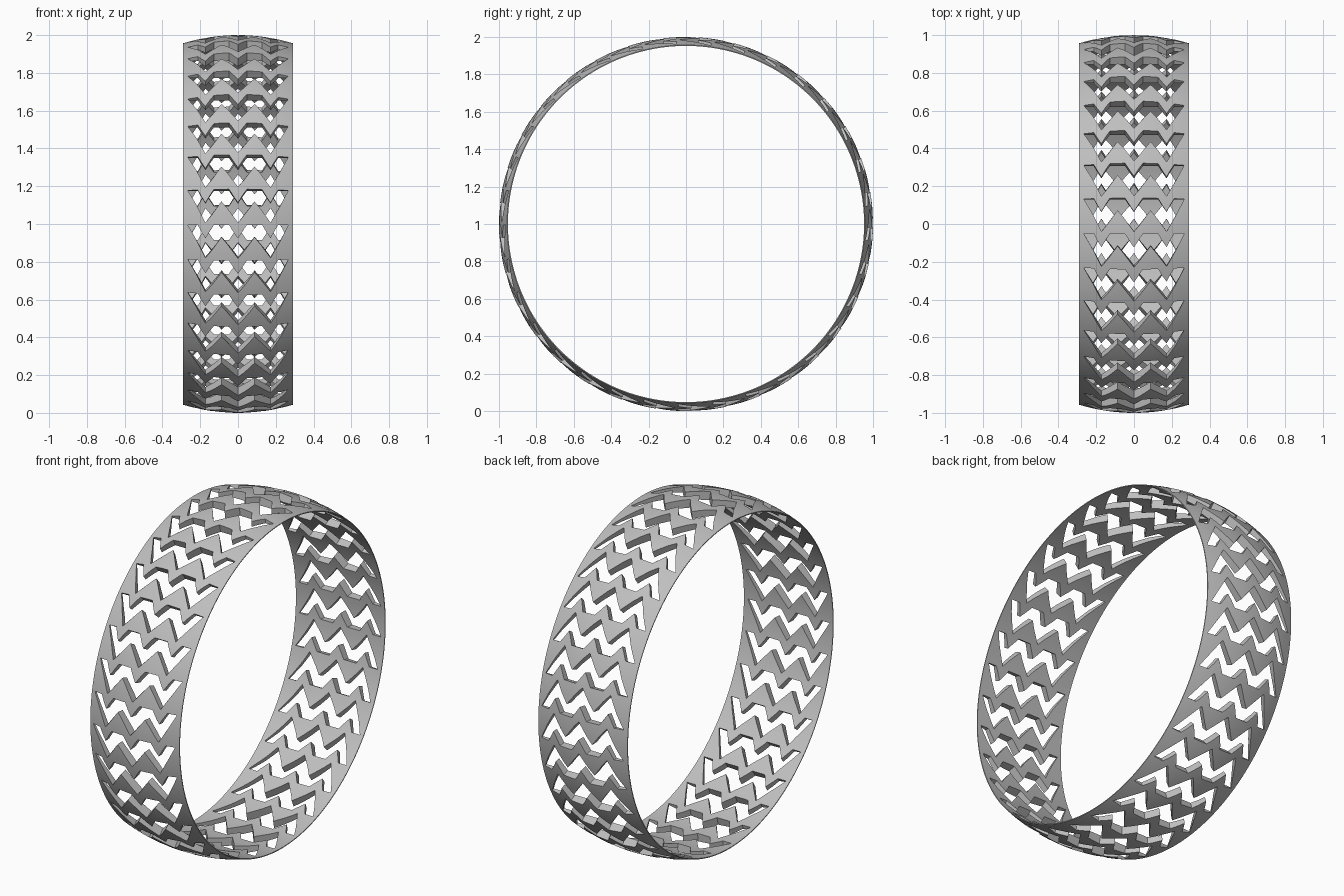
import bpy, bmesh
from math import sin, cos, pi

cube = bpy.data.objects.get("Cube")
if cube:
    bpy.data.objects.remove(cube, do_unlink=True)

HALF_WIDTH, INNER_R, CROWN = 0.29, 0.952, 0.043
SEGMENTS, PROFILE_STEPS, SLOTS = 264, 16, 33


def wrap(x, angle, radius):
    """Point on the ring: angle 0 is the front, growing upwards."""
    return (x, -radius * cos(angle), 1 + radius * sin(angle))


def make_object(name, bm):
    bmesh.ops.recalc_face_normals(bm, faces=bm.faces)
    mesh = bpy.data.meshes.new(name)
    bm.to_mesh(mesh)
    bm.free()
    obj = bpy.data.objects.new(name, mesh)
    bpy.context.collection.objects.link(obj)
    return obj


# Band: crowned outside, cylindrical inside
xs = [HALF_WIDTH * (2 * i / PROFILE_STEPS - 1) for i in range(PROFILE_STEPS + 1)]
profile = [(x, 1 - CROWN * (x / HALF_WIDTH) ** 2) for x in xs]
profile += [(HALF_WIDTH, INNER_R), (-HALF_WIDTH, INNER_R)]
bm = bmesh.new()
rings = [[bm.verts.new(wrap(x, 2 * pi * s / SEGMENTS, r)) for x, r in profile]
         for s in range(SEGMENTS)]
for s in range(SEGMENTS):
    a, b = rings[s - 1], rings[s]
    for i in range(len(profile)):
        bm.faces.new((a[i - 1], a[i], b[i], b[i - 1]))
ring = make_object("ring_band", bm)

# Zigzag slot outline: half of it, then mirrored across the middle
upper = [(0, -0.072), (0.0475, 0), (0.1275, 0), (0.1725, -0.072), (0.213, 0)]
lower = [(0.266, 0), (0.1725, -0.178), (0.0875, -0.065), (0, -0.178)]
half = upper + lower
outline = half + [(-x, a) for x, a in reversed(half[1:-1])]

# Slot cutters all round the band
bm = bmesh.new()
for n in range(SLOTS):
    turn = 2 * pi * n / SLOTS - 0.005
    inside, outside = [[bm.verts.new(wrap(x, a + turn, r)) for x, a in outline]
                       for r in (0.91, 1.05)]
    bm.faces.new(inside)
    bm.faces.new(outside)
    for i in range(len(outline)):
        bm.faces.new((inside[i - 1], inside[i], outside[i], outside[i - 1]))
cutter = make_object("slot_cutter", bm)
cutter.hide_render = True

cut = ring.modifiers.new("slots", 'BOOLEAN')
cut.operation = 'DIFFERENCE'
cut.solver = 'EXACT'
cut.object = cutter
bpy.context.view_layer.objects.active = ring
ring.select_set(True)
cutter.select_set(False)
bpy.ops.object.modifier_apply(modifier=cut.name)
bpy.data.objects.remove(cutter, do_unlink=True)

# Plain grey metal
grey = bpy.data.materials.new("plain_grey")
grey.use_nodes = True
colour = (0.52, 0.52, 0.52, 1)
grey.diffuse_color = colour
grey.node_tree.nodes["Principled BSDF"].inputs["Base Color"].default_value = colour
ring.data.materials.clear()
ring.data.materials.append(grey)
bpy.ops.object.shade_smooth_by_angle()
